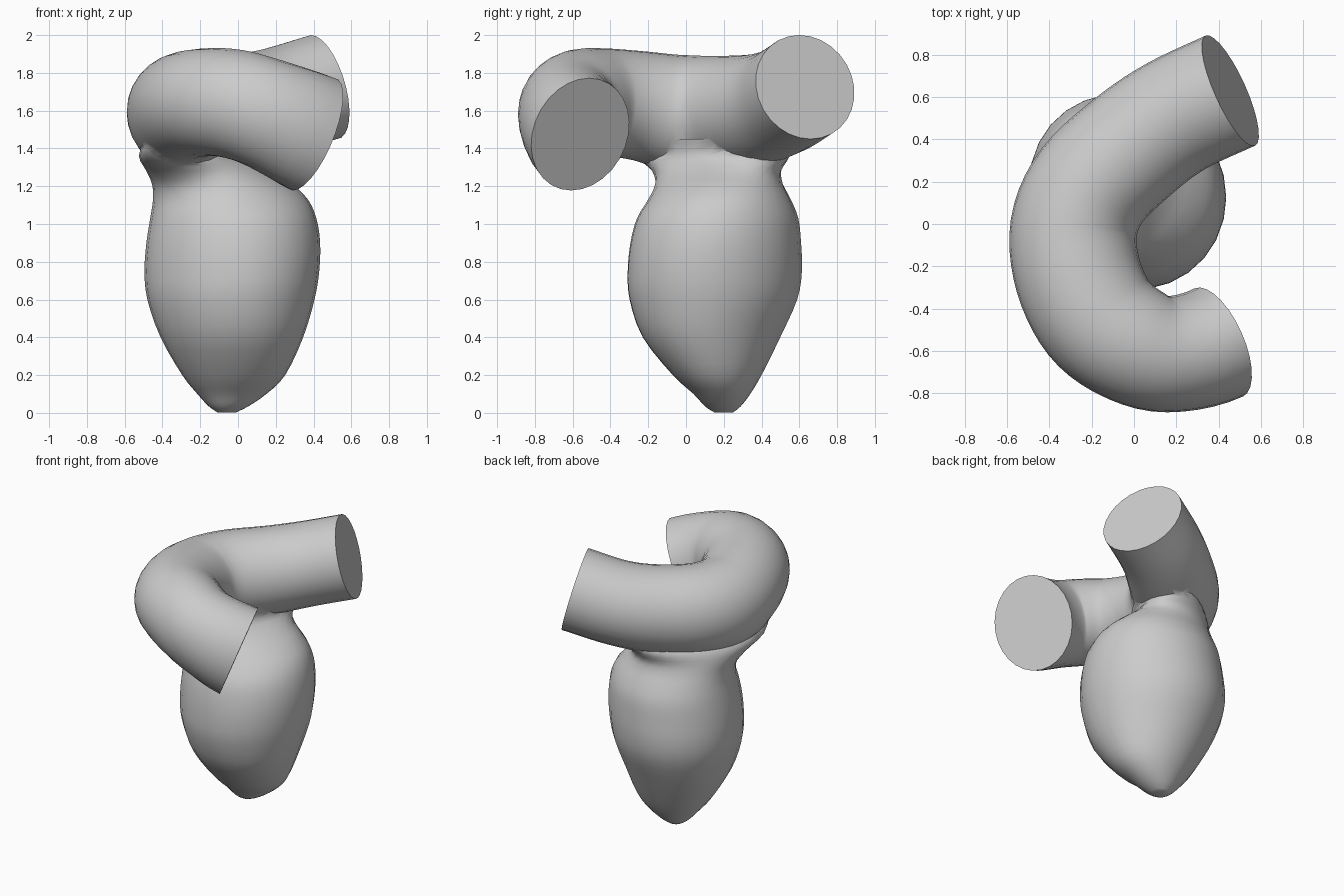
import bpy, bmesh
from math import sin, cos, tau
from mathutils import Vector

if "Cube" in bpy.data.objects:
    bpy.data.objects.remove(bpy.data.objects["Cube"], do_unlink=True)

grey = bpy.data.materials.new("plain_grey")
grey.use_nodes = True
grey.diffuse_color = (0.6, 0.6, 0.6, 1)
grey.node_tree.nodes["Principled BSDF"].inputs["Base Color"].default_value = (0.6, 0.6, 0.6, 1)


def spline(keys, start, end, steps=5):
    """Smooth curve through the keys; start and end are the guide keys beyond it."""
    k = [Vector(p) for p in [start, *keys, end]]
    out = []
    for a, b, c, d in zip(k, k[1:], k[2:], k[3:]):
        for i in range(steps):
            t = i / steps
            out.append((2 * b + (c - a) * t + (2 * a - 5 * b + 4 * c - d) * t**2
                        + (3 * b - a - 3 * c + d) * t**3) / 2)
    return out + [k[-2]]


def loft(name, rings):
    """Closed skin over a row of rings, capped at both ends."""
    bm = bmesh.new()
    loops = [[bm.verts.new(p) for p in ring] for ring in rings]
    n = len(loops[0])
    for lo, hi in zip(loops, loops[1:]):
        for i in range(n):
            j = (i + 1) % n
            bm.faces.new((lo[i], lo[j], hi[j], hi[i]))
    bm.faces.new(loops[0])
    bm.faces.new(loops[-1])
    bmesh.ops.recalc_face_normals(bm, faces=bm.faces)
    me = bpy.data.meshes.new(name)
    bm.to_mesh(me)
    bm.free()
    me.materials.append(grey)
    ob = bpy.data.objects.new(name, me)
    bpy.context.collection.objects.link(ob)
    return ob


SIDES = 28
angles = [tau * i / SIDES for i in range(SIDES)]

# Curved vessel: centre x, y, z, half width and half height, from back end to front end
path = [(0.455, 0.63, 1.725, 0.285, 0.285), (0.2, 0.51, 1.65, 0.285, 0.285),
        (0, 0.37, 1.605, 0.29, 0.295), (-0.2, 0.18, 1.585, 0.295, 0.305),
        (-0.285, -0.02, 1.585, 0.3, 0.31), (-0.265, -0.24, 1.625, 0.3, 0.29),
        (-0.17, -0.44, 1.645, 0.295, 0.285), (-0.02, -0.56, 1.635, 0.285, 0.29),
        (0.16, -0.615, 1.58, 0.275, 0.295), (0.4, -0.56, 1.475, 0.28, 0.32)]
line = spline(path, (0.72, 0.75, 1.8, 0.285, 0.285), (0.61, -0.4, 1.37, 0.28, 0.32))
centres = [Vector(p[:3]) for p in line]
rings = []
for i, (c, p) in enumerate(zip(centres, line)):
    along = centres[min(i + 1, len(line) - 1)] - centres[max(i - 1, 0)]
    if i == len(line) - 1:
        along = Vector((0.85, 0.38, -0.37))
    side = along.cross(Vector((0, 0, 1))).normalized()
    up = side.cross(along).normalized()
    rings.append([c + p[3] * cos(a) * side + p[4] * sin(a) * up for a in angles])
vessel = loft("vessel", rings)

# Hanging sac: x range, y range, height and diagonal skew of each level;
# the skew lets the neck widen along the vessel only
levels = [(-0.11, -0.01, 0.15, 0.25, 0.003, 0), (-0.155, 0.055, 0.1, 0.29, 0.035, 0),
          (-0.215, 0.15, 0.04, 0.34, 0.1, 0), (-0.295, 0.25, -0.07, 0.4, 0.2, -0.04),
          (-0.41, 0.345, -0.23, 0.5, 0.4, -0.08), (-0.48, 0.405, -0.3, 0.59, 0.6, -0.08),
          (-0.495, 0.43, -0.31, 0.615, 0.75, -0.08), (-0.485, 0.435, -0.295, 0.61, 0.9, -0.06),
          (-0.465, 0.415, -0.26, 0.595, 1.03, -0.04), (-0.45, 0.37, -0.2, 0.555, 1.13, 0),
          (-0.455, 0.29, -0.165, 0.515, 1.21, 0.1), (-0.485, 0.2, -0.18, 0.505, 1.28, 0.3),
          (-0.525, 0.15, -0.27, 0.55, 1.36, 0.6), (-0.49, 0.2, -0.34, 0.58, 1.45, 0.8)]
sac = loft("sac", [
    [Vector(((x0 + x1 + (x1 - x0) * cos(a)) / 2, (y0 + y1 + (y1 - y0) * sin(a + skew)) / 2, z))
     for a in angles]
    for x0, x1, y0, y1, z, skew in spline(levels, levels[0], levels[-1], 3)])

# Fuse the sac to the vessel
bpy.context.view_layer.objects.active = vessel
vessel.select_set(True)
union = vessel.modifiers.new("join_sac", "BOOLEAN")
union.operation = "UNION"
union.solver = "EXACT"
union.object = sac
bpy.ops.object.modifier_apply(modifier=union.name)
bpy.data.objects.remove(sac, do_unlink=True)
vessel.name = "vessel_with_sac"
bpy.ops.object.shade_smooth_by_angle(angle=0.7)
